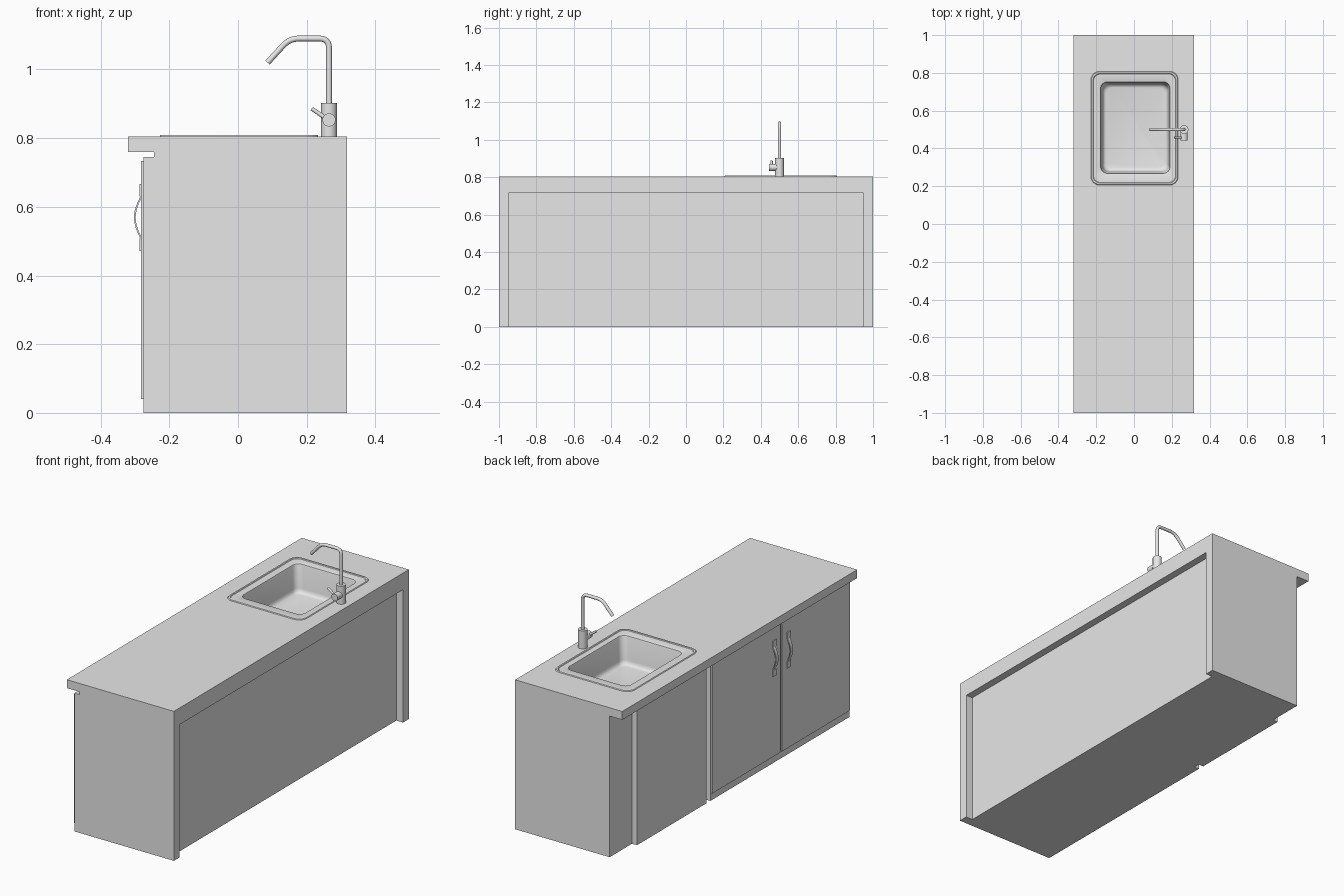
import bpy, bmesh, math
from mathutils import Vector

cube = bpy.data.objects.get("Cube")
if cube:
    bpy.data.objects.remove(cube)

grey = bpy.data.materials.new("light_grey")
grey.use_nodes = True
grey.diffuse_color = (0.8, 0.8, 0.8, 1)
grey.node_tree.nodes["Principled BSDF"].inputs["Base Color"].default_value = (0.8, 0.8, 0.8, 1)


def select(ob):
    bpy.ops.object.select_all(action='DESELECT')
    ob.select_set(True)
    bpy.context.view_layer.objects.active = ob


def smooth(ob, angle=35):
    select(ob)
    bpy.ops.object.shade_smooth_by_angle(angle=math.radians(angle))


def finish(name, bm):
    mesh = bpy.data.meshes.new(name)
    bm.to_mesh(mesh)
    bm.free()
    mesh.materials.append(grey)
    ob = bpy.data.objects.new(name, mesh)
    bpy.context.collection.objects.link(ob)
    return ob


def box(name, x, y, z):
    bm = bmesh.new()
    bmesh.ops.create_cube(bm, size=1)
    for v in bm.verts:
        v.co = [(a + b) / 2 + c * (b - a) for (a, b), c in zip((x, y, z), v.co)]
    return finish(name, bm)


def extrude_y(name, profile, y0, y1):
    """Extrude an x-z outline along y."""
    bm = bmesh.new()
    face = bm.faces.new([bm.verts.new((x, y0, z)) for x, z in profile])
    new = bmesh.ops.extrude_face_region(bm, geom=[face])["geom"]
    bmesh.ops.translate(bm, vec=(0, y1 - y0, 0),
                        verts=[g for g in new if isinstance(g, bmesh.types.BMVert)])
    bmesh.ops.recalc_face_normals(bm, faces=bm.faces)
    return finish(name, bm)


def cut(ob, cutter):
    mod = ob.modifiers.new("cut", 'BOOLEAN')
    mod.operation = 'DIFFERENCE'
    mod.solver = 'EXACT'
    mod.object = cutter
    select(ob)
    bpy.ops.object.modifier_apply(modifier=mod.name)
    bpy.data.objects.remove(cutter)


def rounded_path(points, radius, steps=6):
    """Round the inner corners of a path."""
    pts = [Vector(p) for p in points]
    out = [pts[0]]
    for a, b, c in zip(pts, pts[1:], pts[2:]):
        p, q = b + (a - b).normalized() * radius, b + (c - b).normalized() * radius
        for i in range(steps + 1):
            t = i / steps
            out.append(p * (1 - t) ** 2 + b * 2 * t * (1 - t) + q * t * t)
    return out + [pts[-1]]


def tube(name, points, radius):
    curve = bpy.data.curves.new(name, 'CURVE')
    curve.dimensions = '3D'
    curve.bevel_depth = radius
    curve.bevel_resolution = 4
    curve.use_fill_caps = True
    spline = curve.splines.new('POLY')
    spline.points.add(len(points) - 1)
    for sp, p in zip(spline.points, points):
        sp.co = (*p, 1)
    curve.materials.append(grey)
    ob = bpy.data.objects.new(name, curve)
    bpy.context.collection.objects.link(ob)
    select(ob)
    bpy.ops.object.convert(target='MESH')
    smooth(ob)
    return ob


def cylinder(name, start, end, radius):
    start, end = Vector(start), Vector(end)
    axis = end - start
    bm = bmesh.new()
    bmesh.ops.create_cone(bm, cap_ends=True, segments=32, radius1=radius,
                          radius2=radius, depth=axis.length)
    bm.transform(axis.to_track_quat('Z', 'Y').to_matrix().to_4x4())
    bmesh.ops.translate(bm, verts=bm.verts, vec=(start + end) / 2)
    ob = finish(name, bm)
    smooth(ob)
    return ob


# Cabinet and overhanging worktop, with a knee recess and a hole for the bowl
TOP = 0.805
body = extrude_y("cabinet_and_worktop",
                 [(-0.245, 0), (0.318, 0), (0.318, TOP), (-0.32, TOP),
                  (-0.32, 0.76), (-0.245, 0.76)], -1, 1)
cut(body, box("recess_cutter", (0.278, 0.4), (-0.95, 0.95), (-0.1, 0.715)))
cut(body, box("bowl_cutter", (-0.205, 0.21), (0.235, 0.78), (0.63, 0.9)))

# Front panels and the pair of thin doors
box("single_front_panel", (-0.275, -0.245), (0.22, 0.81), (0, 0.745))
box("double_front_panel", (-0.275, -0.245), (-1, 0.186), (0, 0.745))
SEAM = -0.407
for side, name in ((1, "left"), (-1, "right")):
    ys = sorted((SEAM + side * 0.007, SEAM + side * 0.585))
    box(name + "_door", (-0.283, -0.275), ys, (0.04, 0.733))
    # Bowed strap handle with a mounting plate at each end
    y = SEAM + side * 0.062
    for z, place in ((0.49, "lower"), (0.648, "upper")):
        box(f"{name}_handle_{place}_plate", (-0.287, -0.283),
            (y - 0.014, y + 0.014), (z - 0.018, z + 0.018))
    arc = [(i / 12, math.sin(math.pi * i / 12)) for i in range(13)]
    outer = [(-0.283 - 0.02 * s, 0.505 + 0.128 * t) for t, s in arc]
    inner = [(x + 0.005, z) for x, z in reversed(outer)]
    smooth(extrude_y(name + "_handle", outer + inner, y - 0.01, y + 0.01))


# Sink: rounded rectangles lofted from the outer rim to the bowl floor
def ring(bm, cx, cy, hx, hy, r, z, n=6):
    verts = []
    for k, (sx, sy) in enumerate(((1, 1), (-1, 1), (-1, -1), (1, -1))):
        for i in range(n + 1):
            a = math.pi / 2 * (k + i / n)
            verts.append(bm.verts.new((cx + sx * (hx - r) + r * math.cos(a),
                                       cy + sy * (hy - r) + r * math.sin(a), z)))
    return verts


bm = bmesh.new()
rings = [ring(bm, 0.003, 0.507, 0.231 - d, 0.301 - d, 0.045 - d * 0.6, TOP + h)
         for d, h in ((0, 0), (0.003, 0.004), (0.011, 0.004), (0.014, 0.001))]
rings += [ring(bm, 0.007, 0.51, 0.188 - d, 0.246 - d, 0.035, TOP + h)
          for d, h in ((0, 0.001), (0.004, -0.001), (0.006, -0.006), (0.014, -0.125),
                       (0.017, -0.138), (0.024, -0.147), (0.034, -0.15))]
for a, b in zip(rings, rings[1:]):
    for i in range(len(a)):
        j = (i + 1) % len(a)
        bm.faces.new((a[i], a[j], b[j], b[i]))
bm.faces.new(rings[-1])
smooth(finish("sink", bm), 40)

# Mixer tap: base, angled spout, side valve and lever
X, Y = 0.265, 0.5
cylinder("tap_base", (X, Y, TOP), (X, Y, 0.902), 0.023)
tube("tap_spout", rounded_path([(X, Y, 0.9), (X, Y, 1.09), (0.15, Y, 1.09),
                                (0.086, Y, 1.02)], 0.028), 0.0085)
cylinder("tap_valve", (X, Y, 0.853), (X, 0.443, 0.853), 0.019)
cylinder("tap_lever", (X - 0.01, 0.458, 0.858), (0.215, 0.458, 0.886), 0.006)
